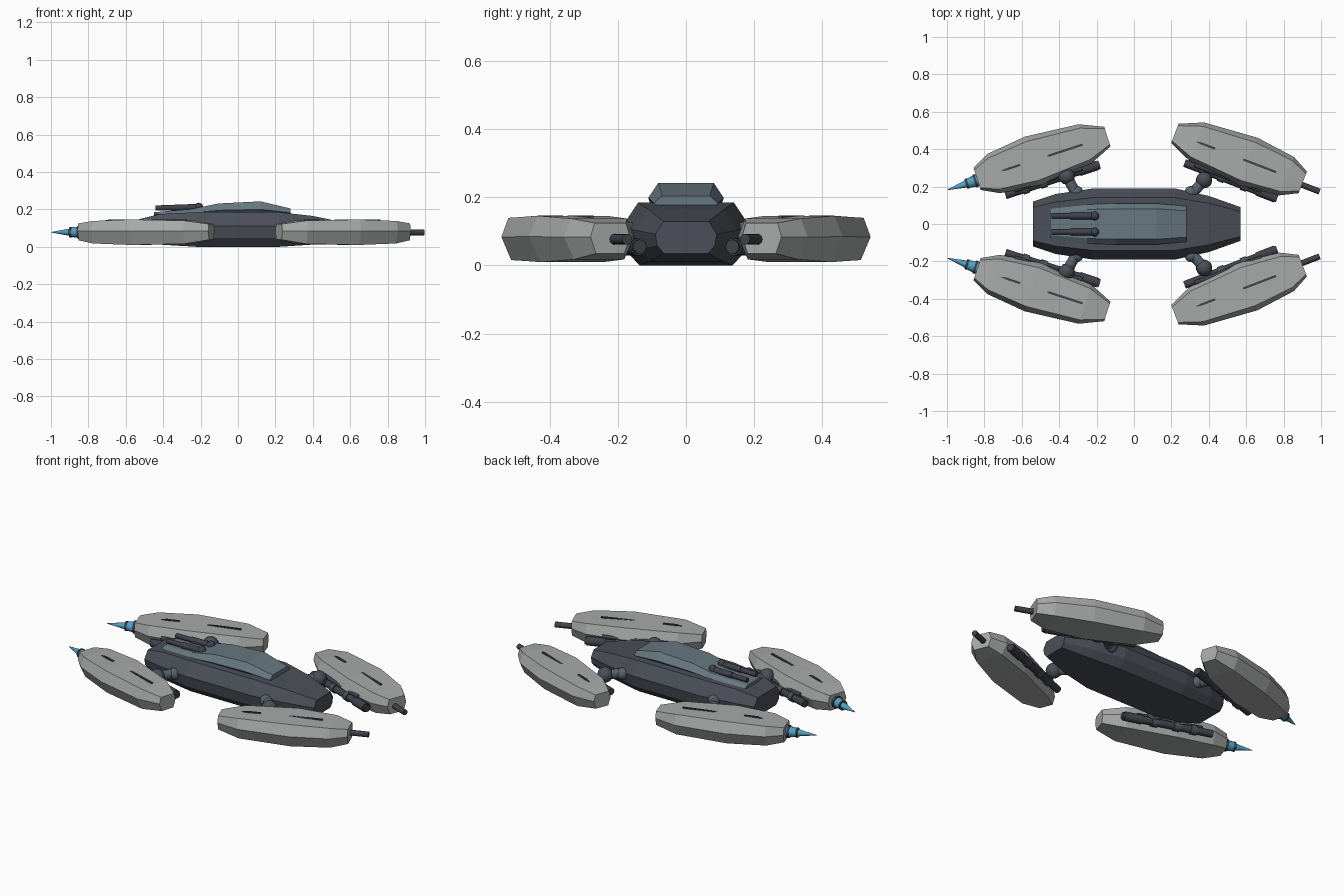
import bpy, bmesh, math
from mathutils import Vector

if "Cube" in bpy.data.objects:
    bpy.data.objects.remove(bpy.data.objects["Cube"])


def material(name, rgb):
    m = bpy.data.materials.new(name)
    m.diffuse_color = (*rgb, 1)
    m.use_nodes = True
    m.node_tree.nodes["Principled BSDF"].inputs["Base Color"].default_value = m.diffuse_color
    return m


HULL = material("dark hull grey", (0.070, 0.078, 0.098))
ARMOUR = material("pale armour grey", (0.39, 0.40, 0.40))
DECK = material("slate deck", (0.135, 0.185, 0.215))
GUN = material("gunmetal", (0.050, 0.054, 0.068))
JOINT = material("joint steel", (0.10, 0.125, 0.15))
BLUE = material("lance blue", (0.085, 0.36, 0.56))


def same(p):
    return p


def finish(name, bm, mat, smooth=False):
    bmesh.ops.recalc_face_normals(bm, faces=bm.faces)
    me = bpy.data.meshes.new(name)
    bm.to_mesh(me)
    bm.free()
    me.materials.append(mat)
    ob = bpy.data.objects.new(name, me)
    bpy.context.collection.objects.link(ob)
    if smooth:
        me.shade_smooth()
        me.set_sharp_from_angle(angle=math.radians(40))
    return ob


def loft(name, rings, mat, place=same, smooth=False):
    """Skin a list of equal-length point rings and cap both ends."""
    bm = bmesh.new()
    rows = [[bm.verts.new(place(Vector(p))) for p in ring] for ring in rings]
    n = len(rows[0])
    for a, b in zip(rows, rows[1:]):
        for i in range(n):
            j = (i + 1) % n
            bm.faces.new((a[i], a[j], b[j], b[i]))
    bm.faces.new(rows[0])
    bm.faces.new(rows[-1])
    return finish(name, bm, mat, smooth)


def section(x, hw, z0, z1, shape):
    """Mirrored section; shape lists (width fraction, height fraction) upwards."""
    half = [(x, hw * w, z0 + (z1 - z0) * h) for w, h in shape]
    return half + [(x, -y, z) for _, y, z in reversed(half)]


def tube(name, p0, p1, r0, r1, mat, place=same, n=12):
    p0, p1 = Vector(p0), Vector(p1)
    q = (p1 - p0).to_track_quat('Z', 'Y')
    rings = []
    for p, r in ((p0, r0), (p1, r1)):
        rings.append([p + q @ Vector((r * math.cos(math.tau * i / n),
                                      r * math.sin(math.tau * i / n), 0))
                      for i in range(n)])
    return loft(name, rings, mat, place, True)


def ball(name, c, r, mat, place=same):
    bm = bmesh.new()
    bmesh.ops.create_uvsphere(bm, u_segments=14, v_segments=8, radius=r)
    for v in bm.verts:
        v.co = place(v.co + Vector(c))
    return finish(name, bm, mat, True)


# Central hull
HULL_SHAPE = [(0.72, 0), (0.94, 0.25), (1, 0.6), (0.74, 1)]
loft("hull", [section(*r, HULL_SHAPE) for r in (
    (-0.54, 0.12, 0.035, 0.145), (-0.42, 0.16, 0.012, 0.175),
    (-0.22, 0.19, 0, 0.185), (0.22, 0.19, 0, 0.185),
    (0.40, 0.15, 0.012, 0.165), (0.57, 0.09, 0.035, 0.13))], HULL)

# Raised upper deck
DECK_SHAPE = [(0.68, 0), (1, 0.45), (0.74, 1)]
loft("upper_deck", [section(x, hw, 0.165, z, DECK_SHAPE) for x, hw, z in (
    (-0.45, 0.08, 0.185), (-0.25, 0.105, 0.202), (-0.10, 0.11, 0.232),
    (0.12, 0.11, 0.243), (0.28, 0.095, 0.205))], DECK)

# Twin deck cannons
for s in (1, -1):
    y = 0.043 * s
    tube("deck_cannon_barrel", (-0.44, y, 0.208), (-0.21, y, 0.21), 0.014, 0.014, GUN)
    tube("deck_cannon_sleeve", (-0.34, y, 0.209), (-0.22, y, 0.21), 0.018, 0.018, GUN)
    ball("deck_cannon_pivot", (-0.21, y, 0.212), 0.024, GUN)

# Four armoured pods; u runs along the pod, v points outwards
POD_SHAPE = [(0.72, 0), (1, 0.55), (0.80, 1)]
POD_RINGS = ((-0.372, 0.062, 0.035, 0.125), (-0.28, 0.11, 0.018, 0.138),
             (-0.06, 0.136, 0.010, 0.146), (0.235, 0.110, 0.016, 0.140),
             (0.36, 0.055, 0.038, 0.122))

for sx, cx, deg in ((-1, -0.485, 18), (1, 0.555, -21)):
    c, s = math.cos(math.radians(deg)), math.sin(math.radians(deg))
    for sy in (1, -1):
        end = "left" if sx < 0 else "right"
        side = "back" if sy > 0 else "front"
        tag = f"{end}_{side}_"

        def place(p):
            return Vector((cx + p[0] * c - p[1] * s,
                           sy * (0.356 + p[0] * s + p[1] * c), p[2]))

        def mirror(p):
            return Vector((p[0], sy * p[1], p[2]))

        # armour shell, wide end outwards
        loft(tag + "pod", [section(-sx * u, hw, z0, z1, POD_SHAPE)
                           for u, hw, z0, z1 in POD_RINGS], ARMOUR, place)

        # thin slots on the armour top
        for u0, u1 in ((-0.235, -0.13), (0.01, 0.22)):
            loft(tag + "top_slot", [
                [(u, -w, 0.134), (u, w, 0.134), (u, w, z), (u, -w, z)]
                for u, w, z in ((u0, 0.002, 0.142), (u0 + 0.03, 0.006, 0.147),
                                (u1, 0.006, 0.147))], GUN, place)

        # long gun slung along the inner flank
        v = -0.130
        tube(tag + "flank_gun", (-0.255, v, 0.055), (0.275, v, 0.055), 0.021, 0.021, GUN, place)
        tube(tag + "flank_gun_breech", (0.16, v, 0.055), (0.265, v, 0.055), 0.026, 0.026, GUN, place)
        tube(tag + "flank_rod", (-0.20, v + 0.01, 0.085), (0.18, v + 0.01, 0.085),
             0.012, 0.012, GUN, place)
        for u in (-0.16, -0.06, 0.07):
            tube(tag + "flank_gun_band", (u, v, 0.055), (u + 0.035, v, 0.055),
                 0.027, 0.027, HULL, place)

        # jointed arm from hull to pod
        bx, by = (-0.36, 0.255) if sx < 0 else (0.375, 0.235)
        hx = 0.305 * sx
        tube(tag + "arm", (hx, 0.155, 0.095), (bx, by, 0.095), 0.028, 0.028, JOINT, mirror)
        ball(tag + "shoulder_ball", (hx, 0.17, 0.095), 0.034, JOINT, mirror)
        ball(tag + "pod_ball", (bx, by, 0.095), 0.044, HULL, mirror)

        if sx < 0:
            # blue lance with dark collars
            w, z = -0.007, 0.078
            tube(tag + "lance_base", (-0.35, w, z), (-0.43, w, z), 0.036, 0.025, BLUE, place)
            tube(tag + "lance_spike", (-0.43, w, z), (-0.543, w, z), 0.021, 0.001, BLUE, place)
            for u, r in ((-0.378, 0.036), (-0.425, 0.028)):
                tube(tag + "lance_collar", (u, w, z), (u - 0.012, w, z), r, r, GUN, place)
        else:
            # short stub barrel
            tube(tag + "stub_barrel", (0.33, -0.014, 0.077), (0.474, -0.014, 0.077),
                 0.016, 0.016, GUN, place)
